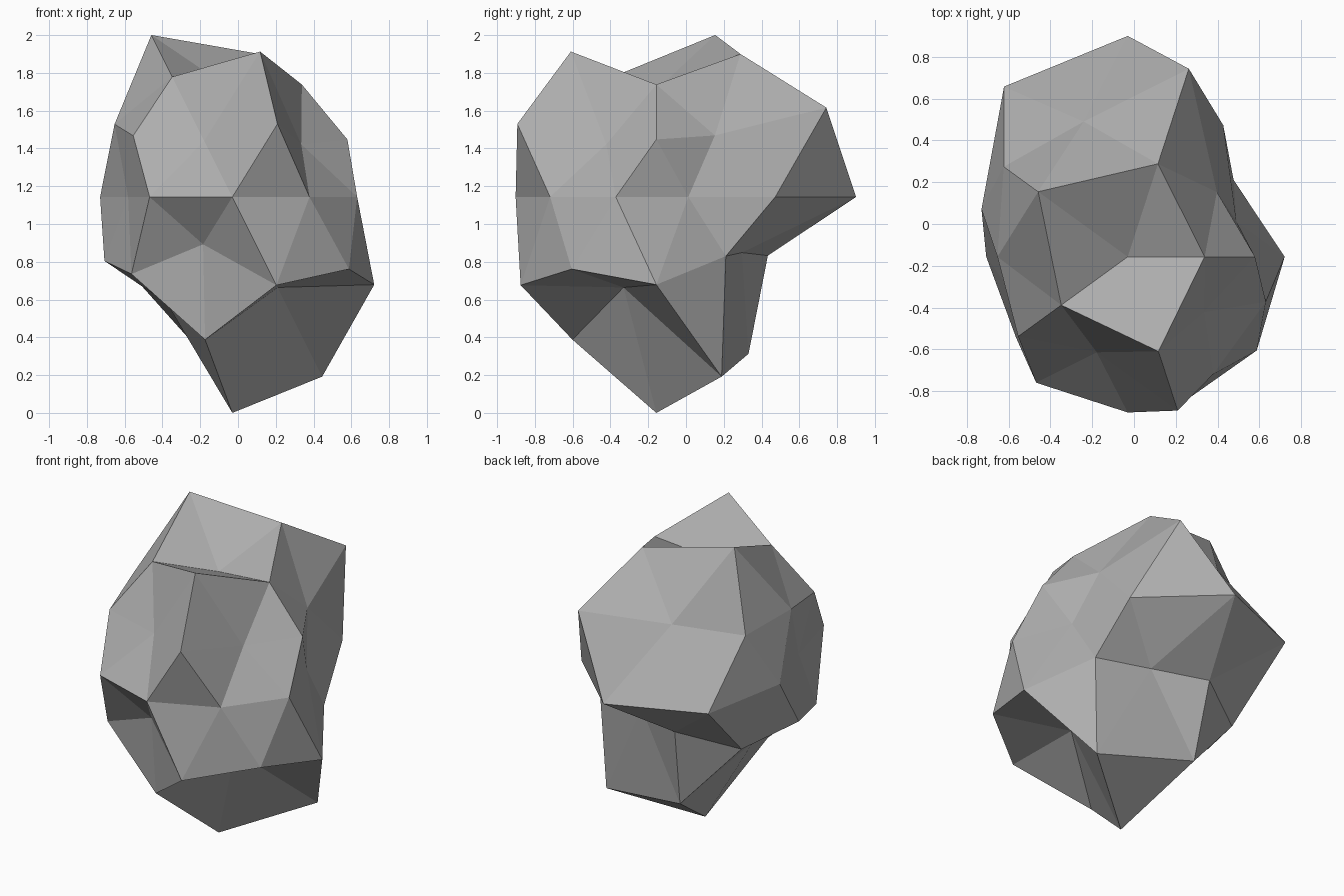
import bpy
import bmesh
import math
from mathutils import Vector

if "Cube" in bpy.data.objects:
    bpy.data.objects.remove(bpy.data.objects["Cube"], do_unlink=True)

# Distance of each rock corner from the core, ring by ring from the top down,
# counter-clockwise from +x within a ring
CORE = Vector((-0.03, -0.157, 1.143))
RADII = [
    0.567,
    0.70, 0.89, 1.008, 0.748, 0.905,
    0.62, 0.80, 0.733, 0.565, 0.53,
    0.681, 1.058, 0.82, 0.725, 0.865,
    0.547, 0.778, 1.057, 1.007, 0.736, 0.58, 0.745, 0.745, 0.695, 0.695,
    0.70, 0.694, 0.757, 0.56, 0.853,
    0.883, 0.56, 0.778, 0.776, 0.888,
    1.118, 0.976, 0.66, 0.888, 0.563,
    1.143,
]


def ring_order(vert):
    angle = round(math.degrees(math.atan2(vert.co.y, vert.co.x))) % 360
    return (-round(vert.co.z, 2), angle)


# Stone colour
stone = bpy.data.materials.new("stone_grey")
stone.use_nodes = True
colour = (0.42, 0.42, 0.42, 1.0)
stone.diffuse_color = colour
shader = next(n for n in stone.node_tree.nodes if n.type == "BSDF_PRINCIPLED")
shader.inputs["Base Color"].default_value = colour
shader.inputs["Roughness"].default_value = 0.9

# Rock: a faceted ball with every corner pushed in or out
bm = bmesh.new()
bmesh.ops.create_icosphere(bm, subdivisions=2, radius=1.0)
for vert, radius in zip(sorted(bm.verts, key=ring_order), RADII):
    vert.co = CORE + vert.co.normalized() * radius
bmesh.ops.recalc_face_normals(bm, faces=bm.faces)

mesh = bpy.data.meshes.new("rock")
bm.to_mesh(mesh)
bm.free()
mesh.materials.append(stone)
rock = bpy.data.objects.new("rock", mesh)
bpy.context.collection.objects.link(rock)
